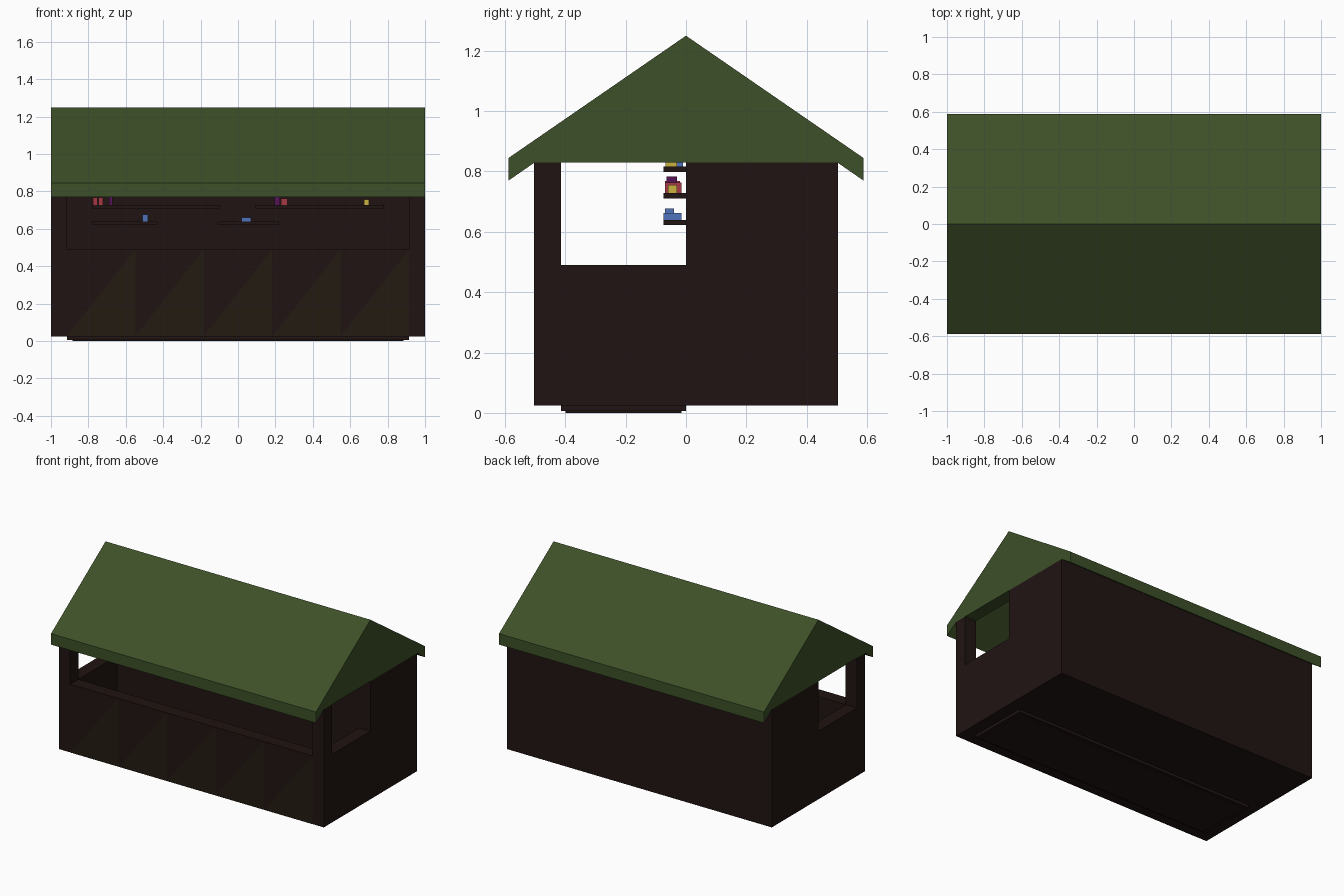
import bpy

if "Cube" in bpy.data.objects:
    bpy.data.objects.remove(bpy.data.objects["Cube"])


def material(name, rgb):
    m = bpy.data.materials.new(name)
    m.diffuse_color = (*rgb, 1)
    m.use_nodes = True
    m.node_tree.nodes["Principled BSDF"].inputs["Base Color"].default_value = m.diffuse_color
    return m


WOOD = material("dark_wood", (0.0144, 0.007, 0.006))
OLIVE = material("olive_wood", (0.017, 0.011, 0.006))
GREEN = material("roof_green", (0.047, 0.08, 0.021))
RED = material("red", (0.38, 0.04, 0.06))
PURPLE = material("purple", (0.09, 0.006, 0.09))
BLUE = material("blue", (0.08, 0.17, 0.5))
YELLOW = material("yellow", (0.6, 0.45, 0.05))


def mesh(name, verts, faces, mat):
    me = bpy.data.meshes.new(name)
    me.from_pydata(verts, [], faces)
    me.materials.append(mat)
    ob = bpy.data.objects.new(name, me)
    bpy.context.collection.objects.link(ob)
    return ob


def prism(name, profile, x0, x1, mat):
    """Extrude a counter-clockwise (y, z) profile along x."""
    n = len(profile)
    verts = [(x, y, z) for x in (x0, x1) for y, z in profile]
    faces = [tuple(reversed(range(n))), tuple(range(n, 2 * n))]
    faces += [(i, (i + 1) % n, (i + 1) % n + n, i + n) for i in range(n)]
    return mesh(name, verts, faces, mat)


def box(name, x0, x1, y0, y1, z0, z1, mat=WOOD):
    return prism(name, [(y0, z0), (y1, z0), (y1, z1), (y0, z1)], x0, x1, mat)


D, T, IN = 0.503, 0.415, 0.915        # half depth, inner front, inner half width
BASE, SILL, EAVE, PEAK = 0.025, 0.49, 0.83, 1.177

# Floor slab of the stand area, with a stepped underside
box("floor", -IN, IN, -T, 0, 0.006, 0.03)
box("floor_underside", -0.885, 0.885, -0.4, -0.015, 0, 0.006)

# Closed rear room, rising to the roof
box("rear_room", -1, 1, 0, D, BASE, EAVE)
prism("rear_room_attic", [(0, EAVE), (D, EAVE), (0, PEAK)], -IN, IN, WOOD)

# Counter wall, low side walls and corner posts
box("counter_wall", -IN, IN, -D, -T, BASE, SILL)
for side, s in (("left", -1), ("right", 1)):
    x0, x1 = sorted((s * IN, s))
    box(side + "_low_wall", x0, x1, -T, 0, BASE, SILL)
    box(side + "_post", x0, x1, -D, -T, BASE, EAVE)
    prism(side + "_gable", [(-D, EAVE), (D, EAVE), (0, PEAK)], x0, x1, GREEN)

# Triangular decoration along the counter front
step = 2 * IN / 5
for i in range(5):
    a = -IN + i * step
    y = -D - 0.001
    mesh("counter_triangle", [(a, y, BASE), (a + step, y, BASE), (a + step, y, SILL)],
         [(0, 1, 2)], OLIVE)

# Roof: one chevron with vertical eave edges
prism("roof", [(-0.588, 0.77), (0, PEAK), (0.588, 0.77), (0.588, 0.845),
               (0, 1.25), (-0.588, 0.845)], -1, 1, GREEN)

# Shelves on the back wall
for x0, x1, z in ((-0.78, -0.43, 0.622), (-0.11, 0.22, 0.622), (-0.78, -0.1, 0.71),
                  (0.09, 0.78, 0.71), (-0.35, 0.35, 0.798)):
    box("shelf", x0, x1, -0.075, 0, z, z + 0.018)

# Goods on the shelves: x0, x1, y0, y1, bottom, height, colour
for x0, x1, y0, y1, z, h, mat in (
        (-0.775, -0.75, -0.07, -0.02, 0.728, 0.04, RED),
        (-0.747, -0.722, -0.07, -0.02, 0.728, 0.04, RED),
        (-0.69, -0.672, -0.065, -0.03, 0.728, 0.055, PURPLE),
        (0.195, 0.225, -0.065, -0.03, 0.728, 0.055, PURPLE),
        (0.23, 0.265, -0.07, -0.015, 0.728, 0.035, RED),
        (0.675, 0.7, -0.06, -0.03, 0.728, 0.028, YELLOW),
        (-0.51, -0.482, -0.07, -0.04, 0.64, 0.038, BLUE),
        (0.02, 0.07, -0.075, -0.015, 0.64, 0.022, BLUE),
        (-0.2, -0.16, -0.055, -0.01, 0.816, 0.035, BLUE),
        (0.15, 0.19, -0.068, -0.03, 0.816, 0.035, YELLOW)):
    box("goods", x0, x1, y0, y1, z, z + h, mat)
